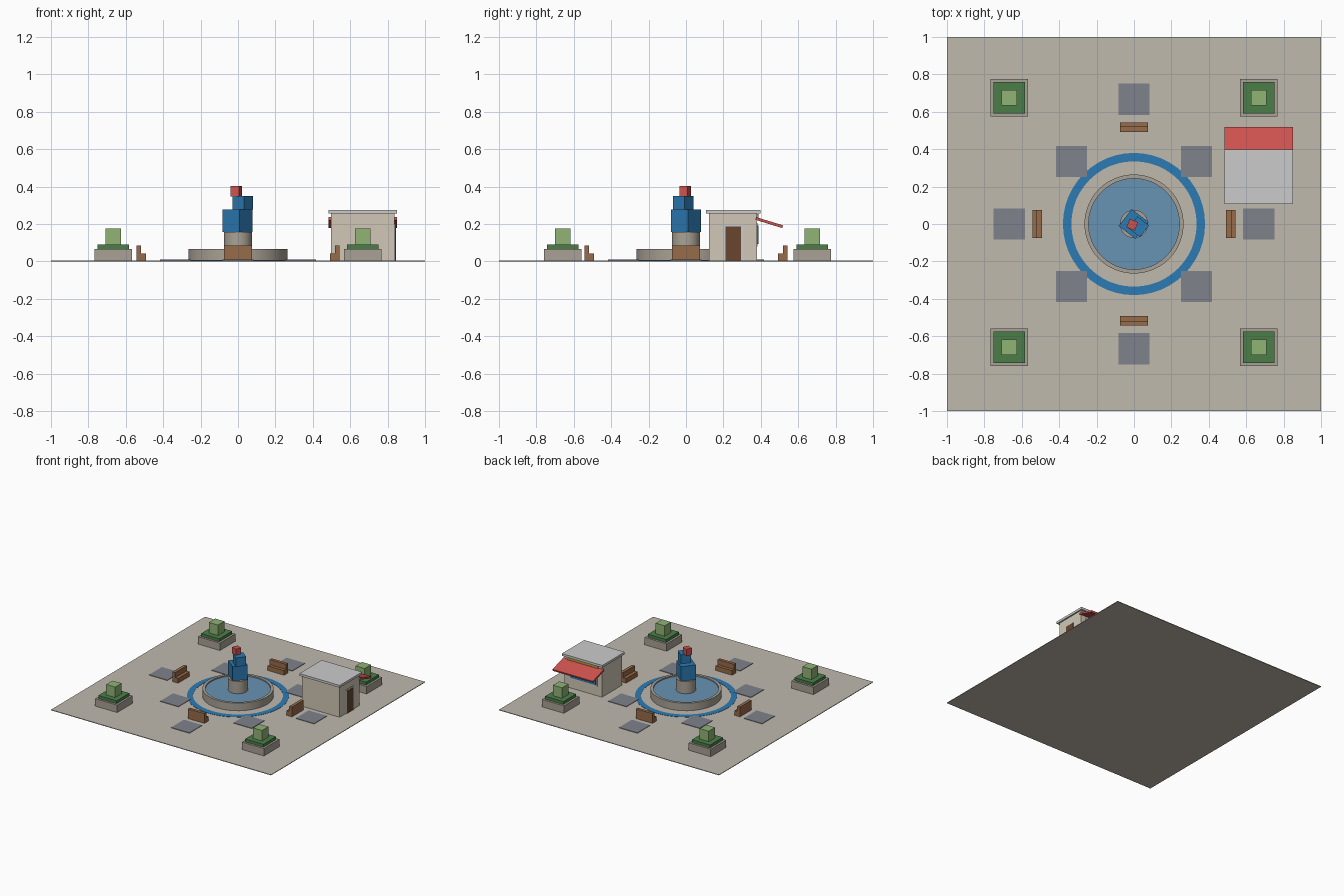
import bpy, bmesh
from math import radians, cos, sin, pi

if "Cube" in bpy.data.objects:
    bpy.data.objects.remove(bpy.data.objects["Cube"])


def mat(name, r, g, b):
    m = bpy.data.materials.new(name)
    m.diffuse_color = [(c / 255) ** 2.2 for c in (r, g, b)] + [1]
    m.use_nodes = True
    m.node_tree.nodes["Principled BSDF"].inputs["Base Color"].default_value = m.diffuse_color
    return m


PAVING = mat("paving", 190, 184, 172)
TILE = mat("tile", 126, 129, 138)
STONE = mat("stone", 168, 160, 148)
BLUE = mat("blue", 48, 122, 178)
WATER = mat("water", 104, 146, 178)
RED = mat("red", 206, 84, 80)
WOOD = mat("wood", 150, 106, 74)
DOOR = mat("door_brown", 104, 72, 50)
HEDGE = mat("hedge_green", 76, 126, 74)
SHRUB = mat("shrub_green", 142, 178, 116)
WALL = mat("wall", 208, 198, 180)
ROOF = mat("roof", 218, 218, 214)
OCHRE = mat("ochre", 190, 150, 60)


def box(name, x, y, z, m, rz=0):
    """Box from (min, max) ranges, optionally turned about its own centre."""
    bpy.ops.mesh.primitive_cube_add(
        size=1, location=[(a[0] + a[1]) / 2 for a in (x, y, z)])
    o = bpy.context.object
    o.scale = [a[1] - a[0] for a in (x, y, z)]
    bpy.ops.object.transform_apply(location=False, rotation=False, scale=True)
    o.rotation_euler.z = rz
    o.name = name
    o.data.materials.append(m)
    return o


def lathe(name, profile, m, closed=False, n=48):
    """Spin an (r, z) profile round the z axis."""
    bm = bmesh.new()
    rows = [[bm.verts.new((r * cos(2 * pi * i / n), r * sin(2 * pi * i / n), z))
             for i in range(n)] for r, z in profile]
    pairs = list(zip(rows, rows[1:] + rows[:1])) if closed else list(zip(rows, rows[1:]))
    for a, b in pairs:
        for i in range(n):
            j = (i + 1) % n
            bm.faces.new((a[i], a[j], b[j], b[i]))
    if not closed:
        bm.faces.new(rows[0][::-1])
        bm.faces.new(rows[-1])
    bmesh.ops.recalc_face_normals(bm, faces=bm.faces)
    me = bpy.data.meshes.new(name)
    bm.to_mesh(me)
    bm.free()
    o = bpy.data.objects.new(name, me)
    bpy.context.collection.objects.link(o)
    me.materials.append(m)
    bpy.ops.object.select_all(action='DESELECT')
    o.select_set(True)
    bpy.context.view_layer.objects.active = o
    bpy.ops.object.shade_smooth_by_angle(angle=radians(30))
    return o


def centred(name, cx, cy, w, z, m, rz=0):
    return box(name, (cx - w / 2, cx + w / 2), (cy - w / 2, cy + w / 2), z, m, rz)


# Plaza slab and painted ring
box("plaza", (-1, 1), (-1, 1), (0, .005), PAVING)
lathe("plaza_ring", [(.335, .004), (.38, .004), (.38, .007), (.335, .007)], BLUE, True)

# Paving tiles: four on the axes, four on the diagonals
spots = [(.667, 0), (-.667, 0), (0, .667), (0, -.667)]
spots += [(a * .333, b * .333) for a in (-1, 1) for b in (-1, 1)]
for x, y in spots:
    centred("paving_tile", x, y, .166, (.004, .009), TILE)

# Fountain
lathe("basin", [(.265, .005), (.265, .067), (.243, .067), (.243, .005)], STONE, True)
lathe("water", [(.244, .005), (.244, .056)], WATER)
lathe("pedestal", [(.075, .005), (.075, .157)], STONE)

# Stacked block sculpture
centred("sculpture_base", -.002, 0, .114, (.157, .277), BLUE, radians(-38))
centred("sculpture_middle", .025, -.015, .079, (.277, .351), BLUE, radians(-38))
centred("sculpture_top", -.009, -.004, .048, (.346, .402), RED, radians(-22))

# Benches facing the fountain, backs outward
for k in range(4):
    parts = [box("bench_seat", (-.075, .075), (-.52, -.492), (.005, .043), WOOD),
             box("bench_back", (-.075, .075), (-.543, -.518), (.005, .085), WOOD)]
    for o in parts:
        d = -o.location.y
        a = k * pi / 2
        o.location.x, o.location.y = d * sin(a), -d * cos(a)
        o.rotation_euler.z = a

# Corner planters
for x in (-.667, .667):
    for y in (-.667, .667):
        x0, y0 = x, y + .008
        centred("planter", x0, y0, .2, (.005, .066), STONE)
        centred("hedge", x0, y0, .166, (.066, .09), HEDGE)
        centred("shrub", x0, y0, .082, (.09, .176), SHRUB)

# Kiosk
box("kiosk_wall", (.497, .838), (.123, .38), (.005, .258), WALL)
box("kiosk_roof", (.483, .85), (.107, .397), (.257, .276), ROOF)
box("door_frame", (.836, .842), (.196, .31), (.005, .2), ROOF)
box("door", (.838, .845), (.21, .294), (.005, .187), DOOR)
box("window_frame", (.54, .795), (.378, .383), (.08, .205), ROOF)
box("window", (.552, .783), (.379, .387), (.092, .193), BLUE)
box("sign_board", (.53, .805), (.378, .387), (.228, .254), OCHRE)
awning = box("awning", (.483, .85), (.37, .52), (.2, .215), RED)
awning.rotation_euler.x = radians(-17)
